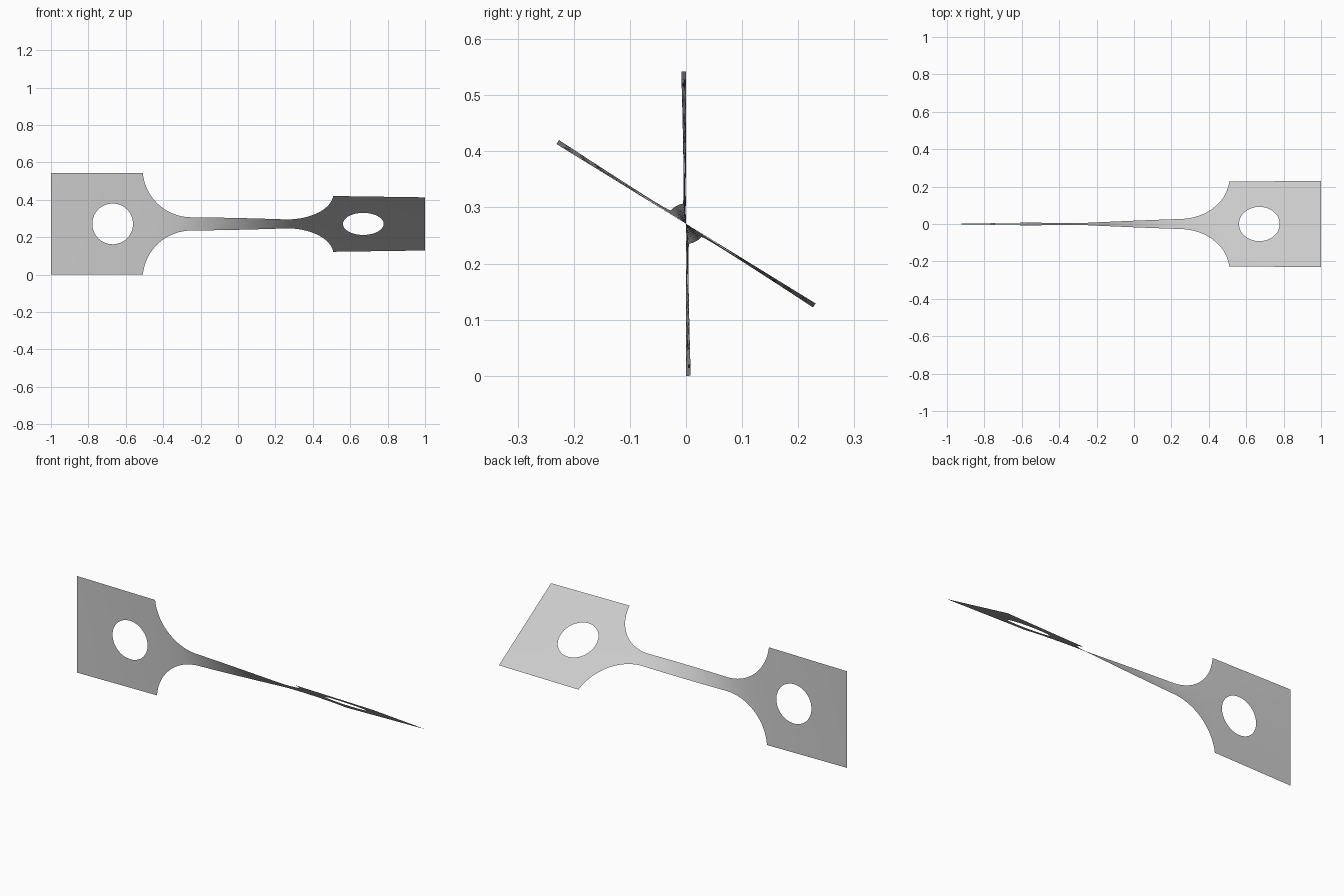
import bpy, bmesh, math

cube = bpy.data.objects.get("Cube")
if cube:
    bpy.data.objects.remove(cube)

HALF = 0.271       # half width of the grip tabs
NECK = 0.036       # half width of the gauge section
RADIUS = 0.26      # shoulder fillet
GAUGE = 0.25       # half length of the gauge section
TAB = GAUGE + math.sqrt(RADIUS**2 - (NECK + RADIUS - HALF)**2)
HOLE_X, HOLE_R = 0.67, 0.109
TWIST = math.radians(58.4)
ROWS = 16
STEPS = 2000


def half_width(x):
    d = abs(x) - GAUGE
    if d <= 0:
        return NECK
    if abs(x) >= TAB:
        return HALF
    return NECK + RADIUS - math.sqrt(RADIUS**2 - d**2)


# Twist accumulates fastest where the strip is narrow
turn = [0.0]
for i in range(STEPS):
    turn.append(turn[-1] + half_width(-1 + (2 * i + 1) / STEPS) ** -1.5)


def angle(x):
    t = min(max((x + 1) / 2 * STEPS, 0), STEPS - 1e-6)
    i = int(t)
    return TWIST * (turn[i] + (turn[i + 1] - turn[i]) * (t - i)) / turn[-1]


bm = bmesh.new()


def add_grid(lines, closed=False):
    """Join successive lines of (x, v) points with quads."""
    rows = [[bm.verts.new((x, 0, v)) for x, v in line] for line in lines]
    for a, b in zip(rows, rows[1:]):
        count = len(a) if closed else len(a) - 1
        for i in range(count):
            j = (i + 1) % len(a)
            bm.faces.new((a[i], a[j], b[j], b[i]))


# Gauge section with shoulder fillets
fillet = [GAUGE + (TAB - GAUGE) * math.sin(math.pi / 2 * i / 24) for i in range(1, 25)]
gauge = [-GAUGE + 2 * GAUGE * i / 40 for i in range(41)]
stations = [-x for x in reversed(fillet)] + gauge + fillet
add_grid([[(x, half_width(x) * (2 * r / ROWS - 1)) for r in range(ROWS + 1)]
          for x in stations])

# Grip tabs, each a rectangular border bridged to a round hole
corners = [(TAB, -HALF), (1, -HALF), (1, HALF), (TAB, HALF)]
border = []
for (ax, av), (bx, bv) in zip(corners, corners[1:] + corners[:1]):
    border += [(ax + (bx - ax) * i / ROWS, av + (bv - av) * i / ROWS) for i in range(ROWS)]
for side in (-1, 1):
    rings = []
    for k in range(6):
        f = k / 5
        ring = []
        for x, v in border:
            a = math.atan2(v, x - HOLE_X)
            hx, hv = HOLE_X + HOLE_R * math.cos(a), HOLE_R * math.sin(a)
            ring.append((side * (hx + (x - hx) * f), hv + (v - hv) * f))
        rings.append(ring)
    add_grid(rings, closed=True)

bmesh.ops.remove_doubles(bm, verts=bm.verts, dist=1e-4)
bmesh.ops.recalc_face_normals(bm, faces=bm.faces)

# Twist the flat sheet about its long axis
for vert in bm.verts:
    a, v = angle(vert.co.x), vert.co.z
    vert.co.y = -v * math.sin(a)
    vert.co.z = HALF + v * math.cos(a)

mesh = bpy.data.meshes.new("twisted_test_strip")
bm.to_mesh(mesh)
bm.free()
strip = bpy.data.objects.new("twisted_test_strip", mesh)
bpy.context.collection.objects.link(strip)
mesh.shade_smooth()

# Plain grey metal
grey = bpy.data.materials.new("light_grey")
grey.use_nodes = True
colour = (0.6, 0.6, 0.6, 1)
grey.diffuse_color = colour
grey.node_tree.nodes["Principled BSDF"].inputs["Base Color"].default_value = colour
mesh.materials.append(grey)
